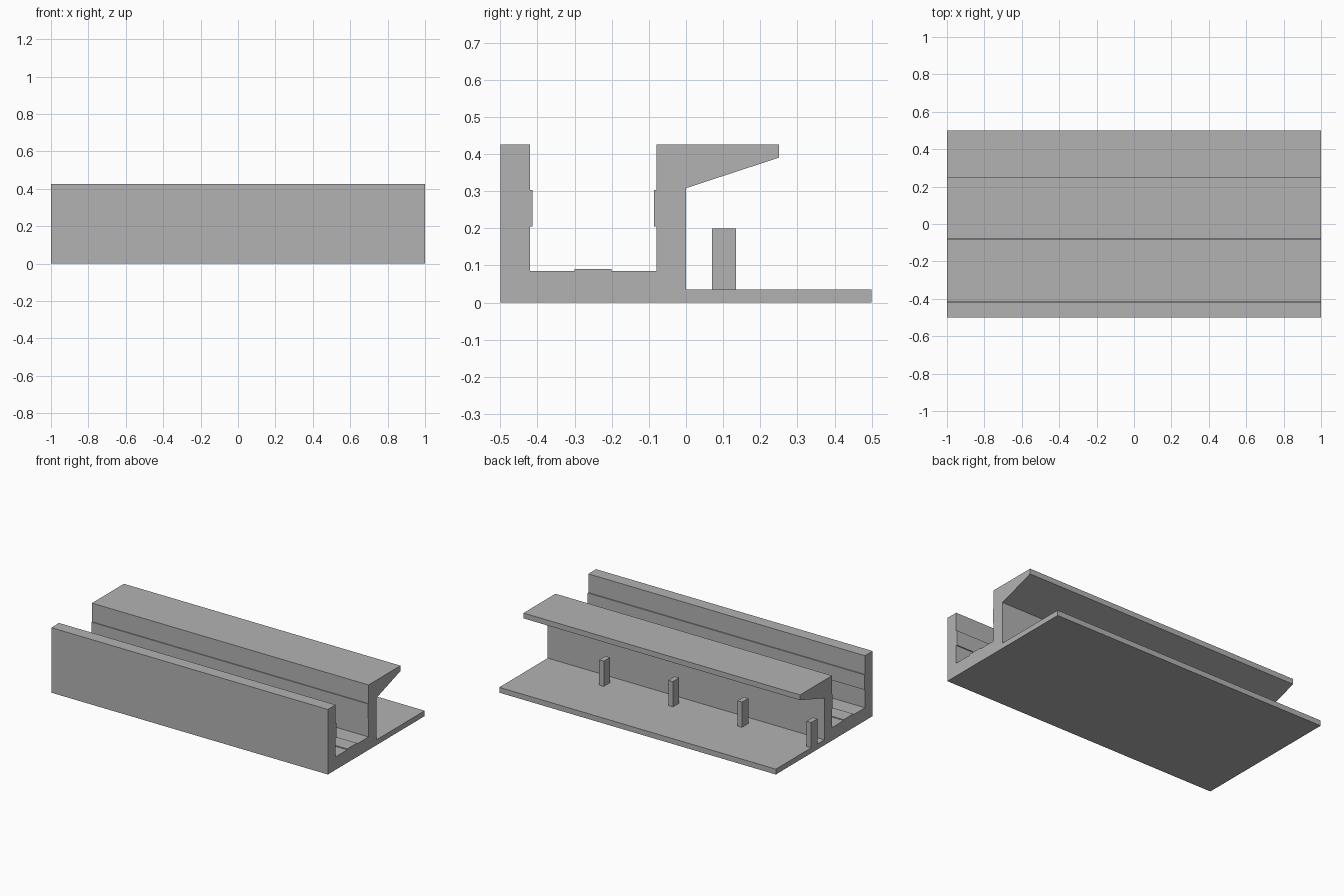
import bpy
import bmesh

cube = bpy.data.objects.get("Cube")
if cube:
    bpy.data.objects.remove(cube, do_unlink=True)

grey = bpy.data.materials.new("plain_grey")
grey.use_nodes = True
colour = (0.45, 0.45, 0.45, 1)
grey.diffuse_color = colour
grey.node_tree.nodes["Principled BSDF"].inputs["Base Color"].default_value = colour

HALF_LENGTH = 1.0
TOP = 0.425
FLOOR = 0.085
PLATE = 0.035
RIB_LOW, RIB_HIGH = 0.205, 0.303


def extrude_profile(name, points, x_start, x_end):
    """Extrude a closed (y, z) outline along x."""
    bm = bmesh.new()
    face = bm.faces.new([bm.verts.new((x_start, y, z)) for y, z in points])
    result = bmesh.ops.extrude_face_region(bm, geom=[face])
    moved = [v for v in result["geom"] if isinstance(v, bmesh.types.BMVert)]
    bmesh.ops.translate(bm, verts=moved, vec=(x_end - x_start, 0, 0))
    bmesh.ops.recalc_face_normals(bm, faces=bm.faces)
    mesh = bpy.data.meshes.new(name)
    bm.to_mesh(mesh)
    bm.free()
    mesh.materials.append(grey)
    obj = bpy.data.objects.new(name, mesh)
    bpy.context.collection.objects.link(obj)
    return obj


def rib(wall_y, rib_y):
    """Raised strip on a channel wall, listed upward."""
    return [(wall_y, RIB_LOW), (rib_y, RIB_LOW), (rib_y, RIB_HIGH), (wall_y, RIB_HIGH)]


# Channel, base plate and sloped overhang share one cross-section
outline = [(-0.5, 0), (0.5, 0), (0.5, PLATE), (0, PLATE)]
outline += [(0, 0.308), (0.25, 0.39), (0.25, TOP), (-0.08, TOP)]    # overhang
outline += rib(-0.08, -0.086)[::-1]                                 # back wall rib
outline += [(-0.08, FLOOR), (-0.2, FLOOR), (-0.2, 0.091),
            (-0.3, 0.091), (-0.3, FLOOR), (-0.42, FLOOR)]           # floor strip
outline += rib(-0.42, -0.413)                                       # front wall rib
outline += [(-0.42, TOP), (-0.5, TOP)]
extrude_profile("channel_rail", outline, -HALF_LENGTH, HALF_LENGTH)

# Row of small posts on the base plate
post_outline = [(0.07, PLATE), (0.135, PLATE), (0.135, 0.2), (0.07, 0.2)]
for i in range(4):
    x = -HALF_LENGTH + 0.5 * i
    extrude_profile(f"post_{i + 1}", post_outline, x, x + 0.033)
